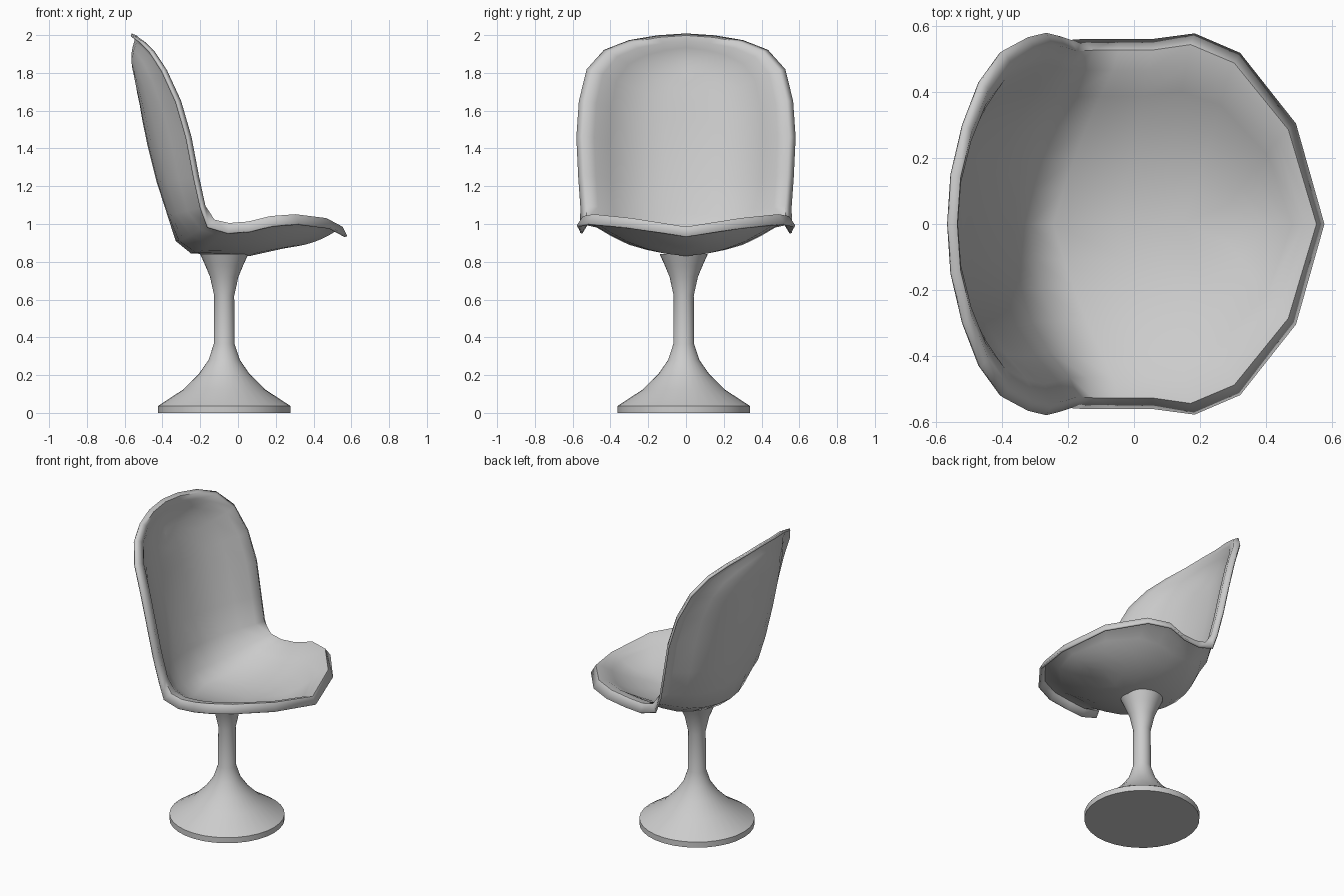
import bpy, math
from mathutils import Vector

if "Cube" in bpy.data.objects:
    bpy.data.objects.remove(bpy.data.objects["Cube"])

mat = bpy.data.materials.new("light_grey")
mat.diffuse_color = (0.6, 0.6, 0.6, 1)
mat.use_nodes = True
mat.node_tree.nodes["Principled BSDF"].inputs["Base Color"].default_value = mat.diffuse_color


def make(name, verts, faces, angle):
    me = bpy.data.meshes.new(name)
    me.from_pydata(verts, [], faces)
    me.materials.append(mat)
    ob = bpy.data.objects.new(name, me)
    bpy.context.collection.objects.link(ob)
    bpy.ops.object.select_all(action='DESELECT')
    ob.select_set(True)
    bpy.context.view_layer.objects.active = ob
    bpy.ops.object.shade_smooth_by_angle(angle=math.radians(angle))
    return ob


# Pedestal: turned profile (radius, height)
profile = [(0.35, 0), (0.35, 0.037), (0.215, 0.125), (0.135, 0.205), (0.083, 0.28),
           (0.055, 0.365), (0.053, 0.62), (0.075, 0.72), (0.1, 0.78), (0.127, 0.84)]
N = 32
verts, faces = [], []
for r, z in profile:
    for i in range(N):
        a = 2 * math.pi * i / N
        verts.append((-0.073 + r * math.cos(a), -0.012 + r * math.sin(a), z))
for j in range(len(profile) - 1):
    for i in range(N):
        k = (i + 1) % N
        faces.append((j * N + i, j * N + k, (j + 1) * N + k, (j + 1) * N + i))
faces.append(tuple(reversed(range(N))))
faces.append(tuple(range((len(profile) - 1) * N, len(profile) * N)))
make("pedestal", verts, faces, 35)

# Seat shell: ribs fan from the spine to the rim
# rim x, y, z | spine x, z | angle of the inward normal
ribs = [
    (-.55, 0, 2.0, -.55, 1.78, 14), (-.54, .15, 1.99, -.545, 1.76, 14),
    (-.505, .30, 1.965, -.54, 1.73, 14), (-.455, .43, 1.915, -.533, 1.69, 14),
    (-.39, .52, 1.815, -.52, 1.63, 14), (-.315, .56, 1.65, -.507, 1.55, 14),
    (-.26, .573, 1.46, -.48, 1.42, 14), (-.22, .563, 1.25, -.43, 1.22, 14),
    (-.185, .55, 1.09, -.375, 1.05, 18), (-.13, .55, 1.01, -.33, .91, 42),
    (-.04, .55, .99, -.25, .845, 72), (.06, .55, 1.0, -.05, .833, 90),
    (.18, .567, 1.03, .06, .83, 95), (.31, .51, 1.04, .15, .85, 97),
    (.475, .30, 1.02, .24, .87, 97), (.56, 0, .975, .30, .88, 97)]
# across each rib: sideways fraction, depth fraction
section = [(0, 0), (.2, .06), (.36, .17), (.55, .37), (.72, .65), (.86, .92), (.95, 1), (1, 1)]
M = len(section)
verts, faces = [], []
for k, (rx, ry, rz, sx, sz, ang) in enumerate(ribs):
    n = Vector((math.cos(math.radians(ang)), 0, math.sin(math.radians(ang))))
    s = Vector((sx, 0, sz))
    d = Vector((rx, ry, rz)) - s
    h = d.dot(n)
    side = d - h * n
    power = 1.35 if k < 9 else 1.0
    drop = 0.018 if k < 9 else 0.045
    for j, (t, f) in enumerate(section):
        lift = h * f ** power - (drop if j == M - 1 else 0)   # rolled lip
        verts.append(s + side * t + n * lift)
for k in range(len(ribs) - 1):
    for j in range(M - 1):
        a, b = k * M + j, (k + 1) * M + j
        faces.append((a, b, b + 1, a + 1))
shell = make("seat_shell", verts, faces, 65)
mi = shell.modifiers.new("mirror", 'MIRROR')
mi.use_axis = (False, True, False)
mi.merge_threshold = 0.001
so = shell.modifiers.new("thickness", 'SOLIDIFY')
so.thickness = 0.014
so.offset = 1
